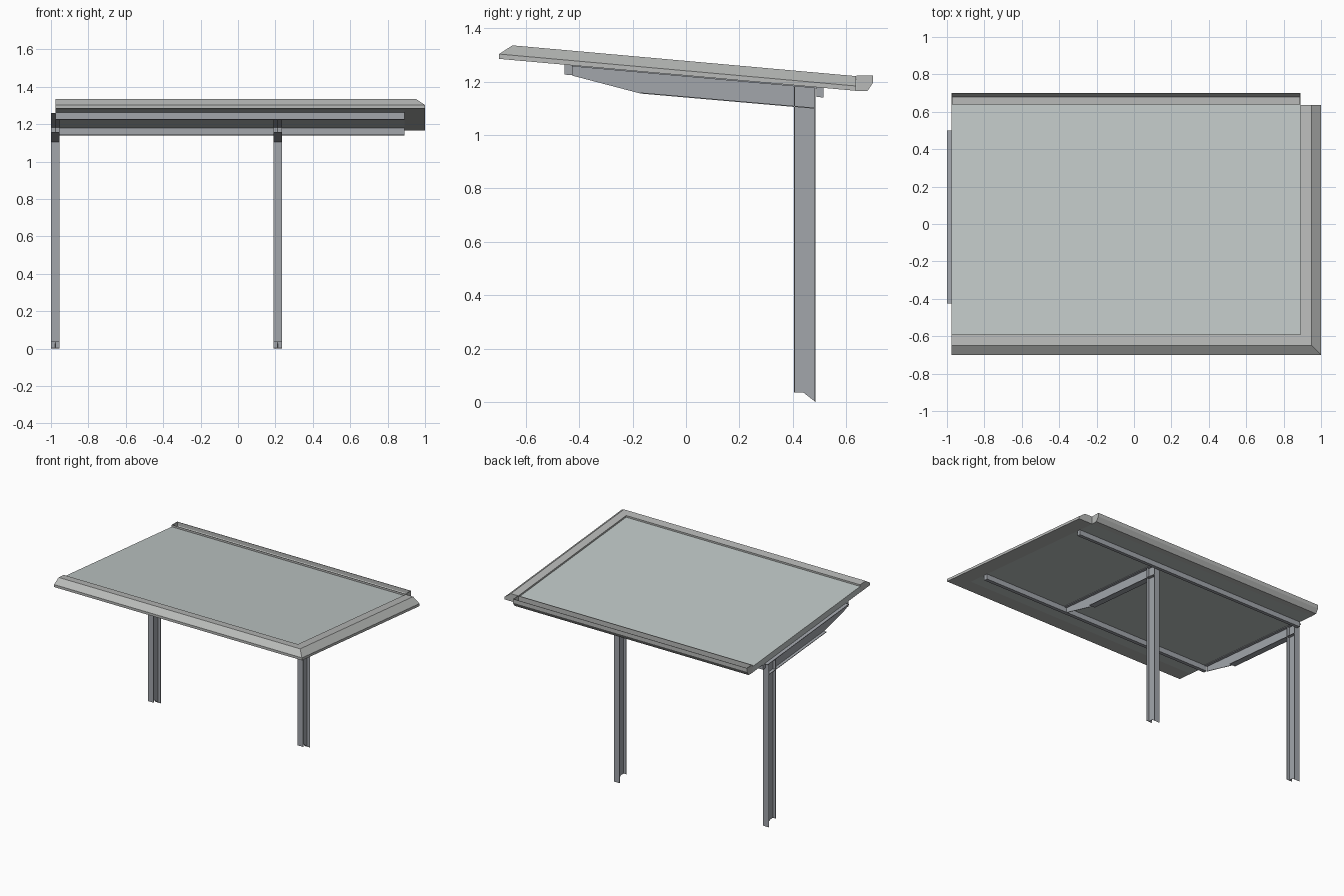
import bpy, bmesh

if "Cube" in bpy.data.objects:
    bpy.data.objects.remove(bpy.data.objects["Cube"])


def roof(y, h=0.0):
    """Height of the sloping roof underside at y, plus an offset."""
    return 1.285 - 0.0895 * (y + 0.7) + h


def material(name, rgb):
    m = bpy.data.materials.new(name)
    m.diffuse_color = (*rgb, 1)
    m.use_nodes = True
    m.node_tree.nodes["Principled BSDF"].inputs["Base Color"].default_value = m.diffuse_color
    return m


STEEL = material("steel", (0.36, 0.38, 0.41))
SHEET = material("roof_sheet", (0.53, 0.58, 0.57))
TRIM = material("trim", (0.48, 0.49, 0.48))


def loft(name, rings, mat):
    """Solid through a list of matching closed sections."""
    bm = bmesh.new()
    vs = [[bm.verts.new(p) for p in ring] for ring in rings]
    n = len(vs[0])
    for a, b in zip(vs, vs[1:]):
        for i in range(n):
            j = (i + 1) % n
            bm.faces.new((a[i], a[j], b[j], b[i]))
    bm.faces.new(vs[0])
    bm.faces.new(vs[-1])
    bmesh.ops.recalc_face_normals(bm, faces=bm.faces)
    me = bpy.data.meshes.new(name)
    bm.to_mesh(me)
    bm.free()
    ob = bpy.data.objects.new(name, me)
    me.materials.append(mat)
    bpy.context.collection.objects.link(ob)
    return ob


def prism(name, yz, x0, x1, mat):
    """Extrude a y-z outline along x."""
    return loft(name, [[(x, y, z) for y, z in yz] for x in (x0, x1)], mat)


def strip(y0, y1, h0, h1):
    """Outline of a slab that follows the roof slope."""
    return [(y0, roof(y0, h0)), (y1, roof(y1, h0)),
            (y1, roof(y1, h1)), (y0, roof(y0, h1))]


LEFT, RIGHT = -0.975, 0.89
T = 0.004

# Roof panel
prism("roof_panel", strip(-0.59, 0.638, 0, 0.043), LEFT, RIGHT, SHEET)

# Bevelled edge trim, mitred at the front right corner
section = [(0, 0), (0, 0.018), (0.05, 0.055), (0.11, 0.055), (0.11, 0)]
rings = []
for corner in range(3):
    ring = []
    for d, h in section:
        x = LEFT if corner == 0 else 1 - d
        y = 0.637 if corner == 2 else -0.7 + d
        ring.append((x, y, roof(y, h)))
    rings.append(ring)
loft("edge_trim", rings, TRIM)

# Rear gutter with end caps
outer = [(0.638, 1.222), (0.638, 1.165), (0.68, 1.165), (0.70, 1.195), (0.70, 1.222)]
inner = [(0.697, 1.222), (0.697, 1.196), (0.678, 1.168), (0.641, 1.168), (0.641, 1.222)]
prism("gutter", outer + inner, LEFT, RIGHT, TRIM)
for side, x in (("left", LEFT), ("right", RIGHT - T)):
    prism(f"gutter_cap_{side}", outer, x, x + T, TRIM)

# Purlins under the panel
prism("front_purlin", strip(-0.455, -0.426, -0.037, 0), LEFT, RIGHT, STEEL)
prism("rear_purlin", strip(0.488, 0.515, -0.036, 0), LEFT, RIGHT, STEEL)

# Two cantilever frames of I-section posts and rafters
for side, x0 in (("left", -1.0), ("right", 0.19)):
    x1 = x0 + 0.045
    mid = (x0 + x1) / 2
    w0, w1 = mid - T / 2, mid + T / 2
    prism(f"{side}_post_web", [(0.405, 0.035), (0.44, 0.035), (0.485, 0),
                               (0.485, roof(0.485)), (0.405, roof(0.405))], w0, w1, STEEL)
    prism(f"{side}_post_front_flange", [(0.405, 0.035), (0.405 + T, 0.035),
          (0.405 + T, roof(0.41)), (0.405, roof(0.405))], x0, x1, STEEL)
    prism(f"{side}_post_rear_flange", [(0.485 - T, 0.003), (0.485, 0),
          (0.485, roof(0.485)), (0.485 - T, roof(0.48))], x0, x1, STEEL)
    prism(f"{side}_rafter_web", [(-0.425, roof(-0.425)), (0.405, roof(0.405)),
          (0.405, 1.105), (-0.17, 1.155), (-0.425, 1.222)], w0, w1, STEEL)
    prism(f"{side}_rafter_top_flange", strip(-0.425, 0.5, -T, 0), x0, x1, STEEL)
    prism(f"{side}_rafter_bottom_flange", [(-0.17, 1.155), (0.485, 1.098),
          (0.485, 1.098 + T), (-0.17, 1.155 + T)], x0, x1, STEEL)
